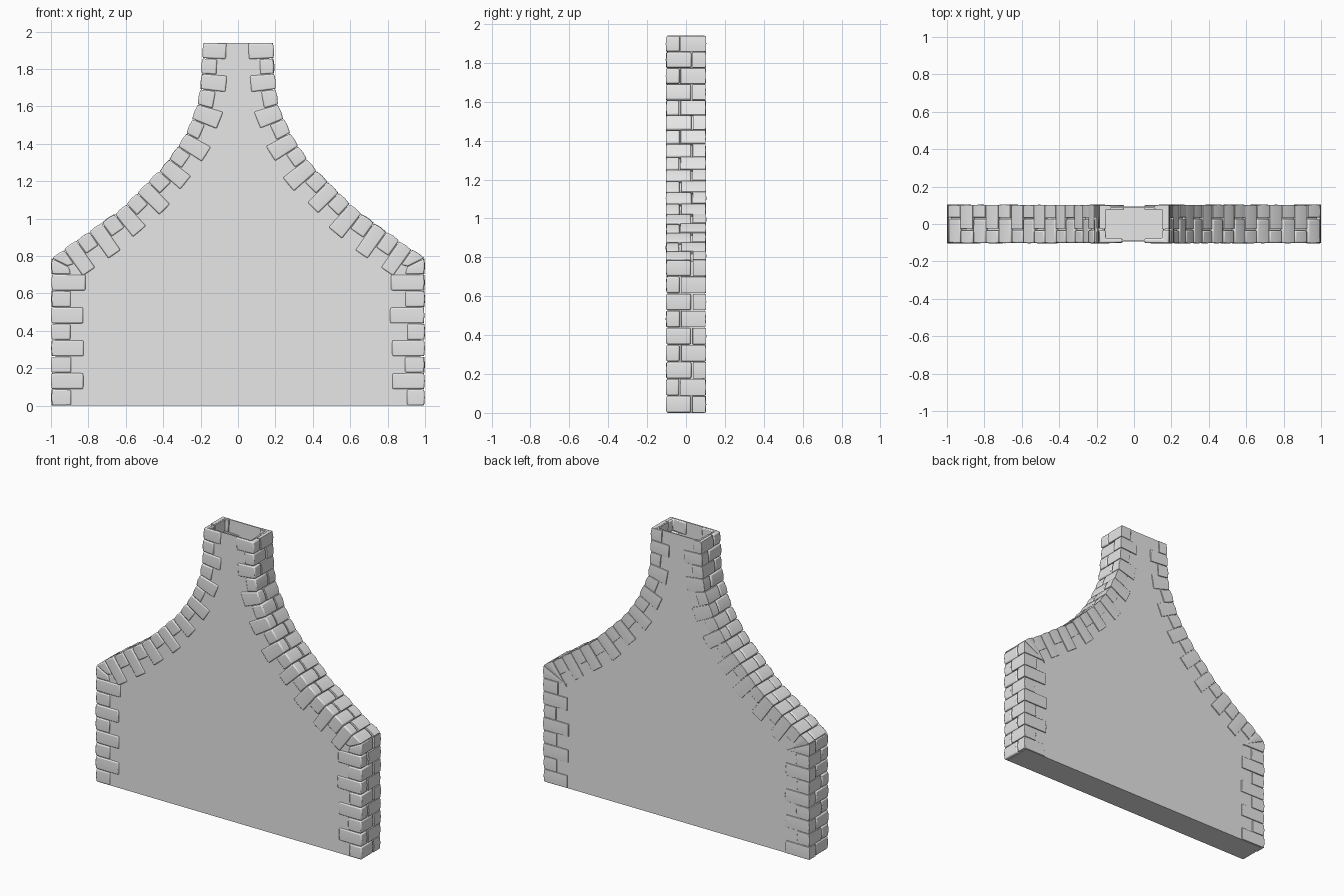
import bpy, bmesh, math, random
from mathutils import Vector

random.seed(4)
cube = bpy.data.objects.get("Cube")
if cube:
    bpy.data.objects.remove(cube, do_unlink=True)

stone = bpy.data.materials.new("pale_grey_stone")
stone.use_nodes = True
GREY = (0.8, 0.8, 0.8, 1)
stone.diffuse_color = GREY
stone.node_tree.nodes["Principled BSDF"].inputs["Base Color"].default_value = GREY

HALF = 0.104          # half depth over the stones
PANEL = 0.094         # half depth over the plain panels


def resample(points, count):
    """Evenly spaced points along a polyline."""
    pts = [Vector(p) for p in points]
    lengths = [(b - a).length for a, b in zip(pts, pts[1:])]
    out = []
    for i in range(count + 1):
        s = sum(lengths) * i / count
        k = 0
        while k < len(lengths) - 1 and s > lengths[k]:
            s -= lengths[k]
            k += 1
        out.append(pts[k].lerp(pts[k + 1], min(1, s / lengths[k])))
    return out


# Half outline (x, z): upright side, sweeping shoulder, narrow neck
shoulder = [(1, 0.79), (0.63, 1.05), (0.4, 1.28), (0.29, 1.44),
            (0.22, 1.6), (0.2, 1.72), (0.19, 1.94)]
path = resample([(1, 0), (1, 0.79)], 9)[:-1] + resample(shoulder, 18)
normals = []
for i, p in enumerate(path):
    a = path[max(i - 1, 0)]
    b = path[min(i + 1, len(path) - 1)]
    t = (b - a).normalized()
    normals.append(Vector((t.y, -t.x)))
normals[0] = normals[-1] = Vector((1, 0))


def finish(name, bm):
    bmesh.ops.recalc_face_normals(bm, faces=bm.faces)
    mesh = bpy.data.meshes.new(name)
    bm.to_mesh(mesh)
    bm.free()
    mesh.materials.append(stone)
    ob = bpy.data.objects.new(name, mesh)
    bpy.context.collection.objects.link(ob)
    return ob


def smooth(ob, degrees):
    bpy.ops.object.select_all(action="DESELECT")
    ob.select_set(True)
    bpy.context.view_layer.objects.active = ob
    bpy.ops.object.shade_smooth_by_angle(angle=math.radians(degrees))


# Hollow body: front, back, sides and floor, open at the top
bm = bmesh.new()
half = [p - n * 0.025 for p, n in zip(path, normals)]
outline = half + [Vector((-p.x, p.y)) for p in reversed(half)]
front = [bm.verts.new((p.x, -PANEL, p.y)) for p in outline]
back = [bm.verts.new((p.x, PANEL, p.y)) for p in outline]
bm.faces.new(front)
bm.faces.new(back[::-1])
for i in range(len(outline)):
    j = (i + 1) % len(outline)
    if i != len(half) - 1:
        bm.faces.new((front[i], front[j], back[j], back[i]))
body = finish("hollow_body", bm)
wall = body.modifiers.new("wall", "SOLIDIFY")
wall.thickness = 0.01
wall.offset = -1


def corner_stone(bm, i, long_leg, sx, sy):
    """One L-shaped stone wrapping a corner between path points i and i + 1."""
    mid_z = (path[i].y + path[i + 1].y) / 2
    shrink = 1 - 0.28 * max(0, mid_z - 0.8) / 1.14
    leg = (0.18 if long_leg else 0.1) * shrink + random.uniform(-0.008, 0.008)
    side = (-0.03 if long_leg else 0.03) - 0.002 + random.uniform(-0.004, 0)
    sink = random.uniform(0.003, 0.008)
    rings = []
    for f, bulge in ((0.02, 0), (0.5, 0.004), (0.98, 0)):
        p = path[i].lerp(path[i + 1], f)
        n = normals[i].lerp(normals[i + 1], f)
        d = sink - bulge
        y = -HALF + sink / 2 - bulge / 2
        section = [(d, y), (leg, y + 0.002), (leg, -0.078), (0.04, -0.078),
                   (0.04, side), (d, side)]
        ring = []
        for depth, yy in section:
            q = p - n * depth
            ring.append(bm.verts.new((sx * q.x, sy * yy, max(q.y, 0))))
        rings.append(ring)
    for a, b in zip(rings, rings[1:]):
        for k in range(len(a)):
            m = (k + 1) % len(a)
            bm.faces.new((a[k], a[m], b[m], b[k]))
    bm.faces.new(rings[0])
    bm.faces.new(rings[-1][::-1])


# Toothed corner stones on all four edges; back rows alternate with front rows
for x_name, sx in (("left", 1), ("right", -1)):
    for y_name, sy in (("front", -1), ("back", 1)):
        bm = bmesh.new()
        for i in range(len(path) - 1):
            is_odd = i % 2 == 1 if i < 9 else (i - 9) % 2 == 1
            corner_stone(bm, i, is_odd == (sy < 0), sx, -sy)
        ob = finish(f"{y_name}_{x_name}_corner_stones", bm)
        bevel = ob.modifiers.new("worn_edges", "BEVEL")
        bevel.width = 0.007
        bevel.segments = 2
        bevel.angle_limit = math.radians(50)
        smooth(ob, 55)
